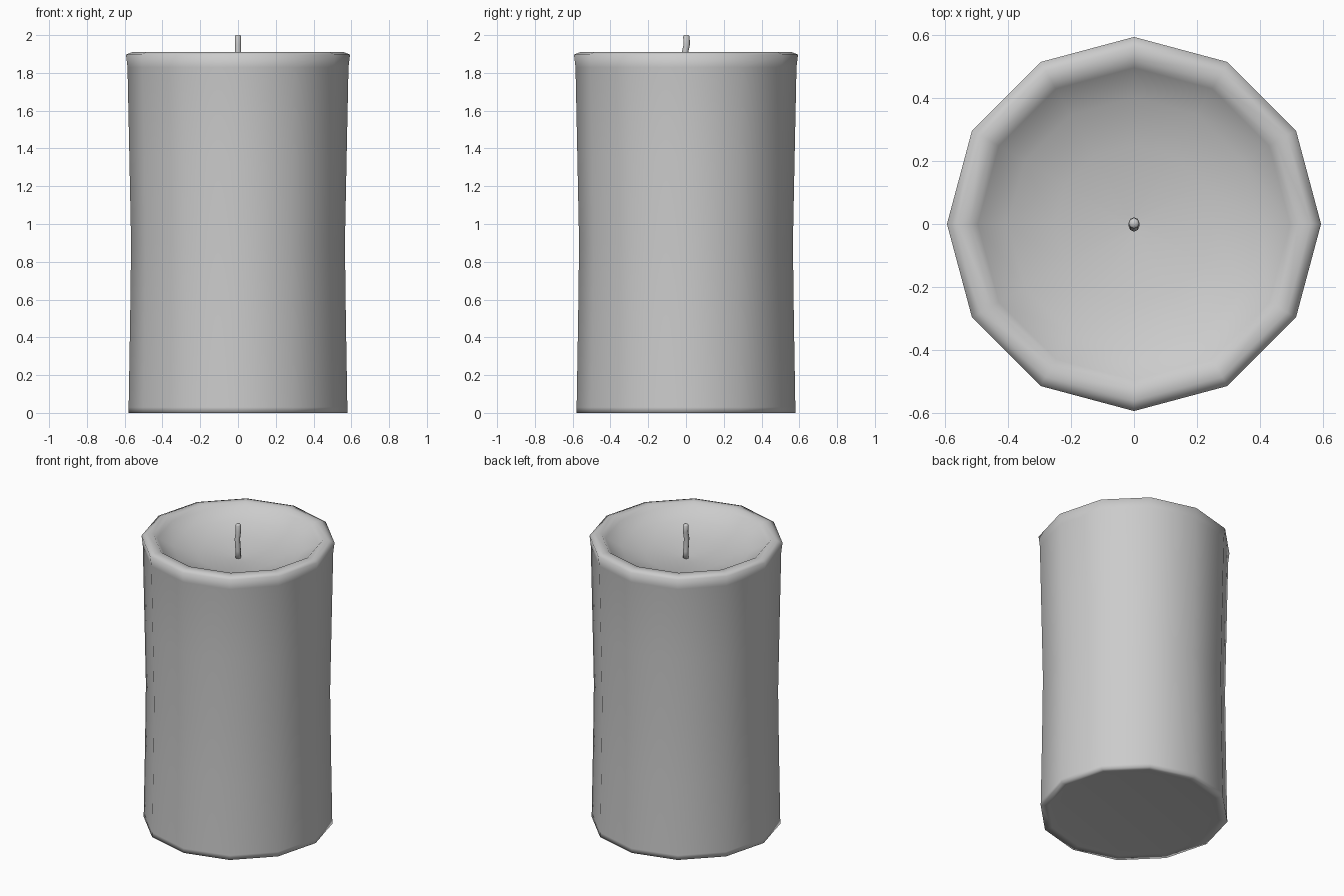
import bpy, bmesh, math

if "Cube" in bpy.data.objects:
    bpy.data.objects.remove(bpy.data.objects["Cube"])


def loft(name, rings, sides):
    """Stack regular rings (radius, y offset, z) into a closed smooth solid."""
    bm = bmesh.new()
    loops = []
    for r, y, z in rings:
        loops.append([bm.verts.new((r * math.cos(2 * math.pi * i / sides),
                                    y + r * math.sin(2 * math.pi * i / sides), z))
                      for i in range(sides)])
    for a, b in zip(loops, loops[1:]):
        for i in range(sides):
            j = (i + 1) % sides
            bm.faces.new((a[i], a[j], b[j], b[i]))
    bm.faces.new(loops[0][::-1])
    bm.faces.new(loops[-1])
    bmesh.ops.recalc_face_normals(bm, faces=bm.faces)
    for f in bm.faces:
        f.smooth = True
    mesh = bpy.data.meshes.new(name)
    bm.to_mesh(mesh)
    bm.free()
    obj = bpy.data.objects.new(name, mesh)
    bpy.context.collection.objects.link(obj)
    return obj


# Wax body: base, waisted wall, flared lip, melted bowl
profile = [(0.48, 0.01), (0.53, 0.005), (0.58, 0.0), (0.579, 0.03),
           (0.571, 0.5), (0.566, 0.9), (0.575, 1.35), (0.585, 1.83),
           (0.593, 1.897), (0.56, 1.91), (0.52, 1.911), (0.495, 1.885),
           (0.40, 1.835), (0.25, 1.793), (0.03, 1.772)]
loft("wax_body", [(r, 0, z) for r, z in profile], 12)

# Wick: slightly bent thin stem
wick_path = [(0.0, 1.76), (0.002, 1.82), (-0.007, 1.90), (0.004, 1.95),
             (0.002, 1.992)]
rings = [(0.017, y, z) for y, z in wick_path] + [(0.012, 0.002, 2.0)]
loft("wick", rings, 8)
